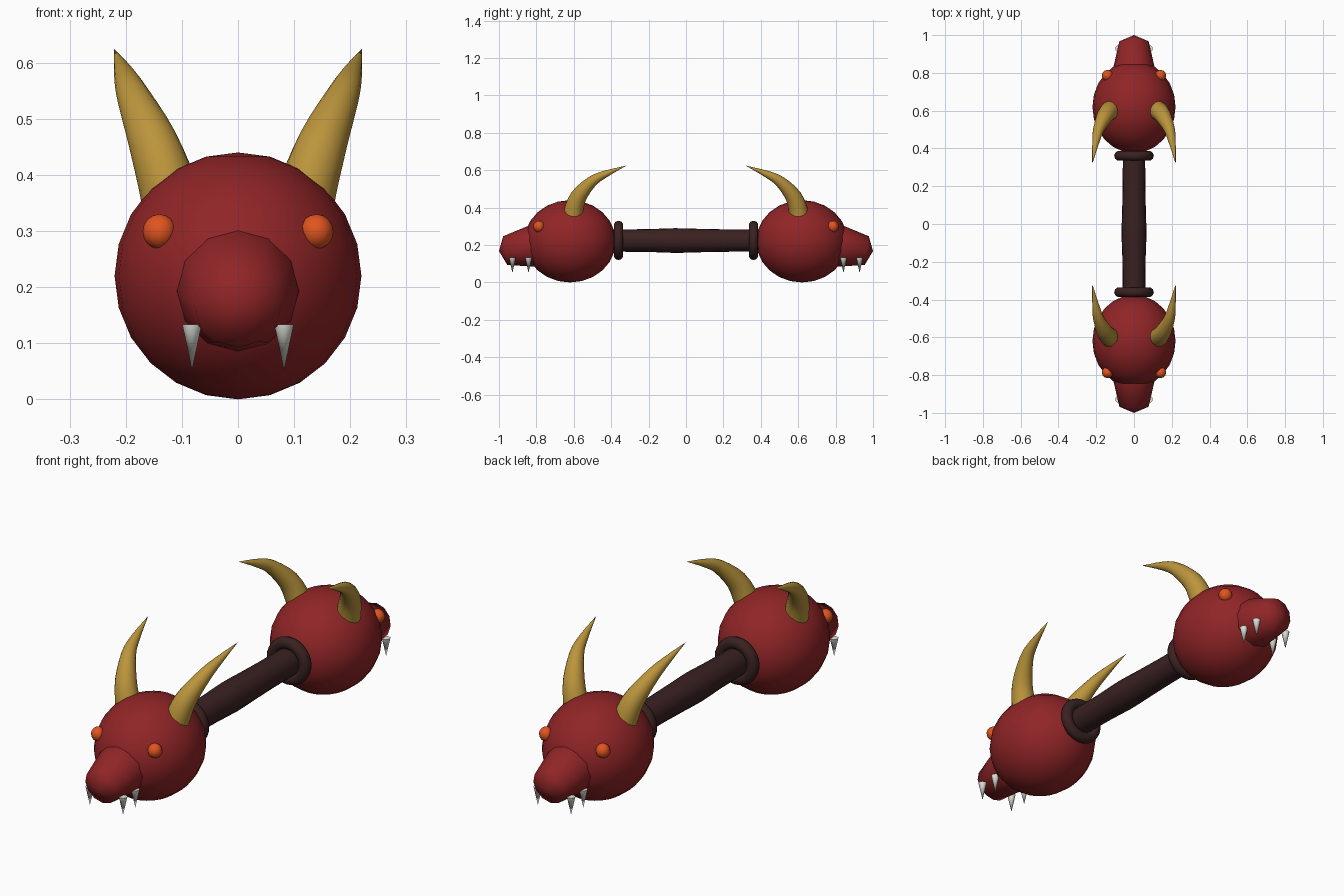
import bpy, bmesh, math
from mathutils import Vector, Matrix

if "Cube" in bpy.data.objects:
    bpy.data.objects.remove(bpy.data.objects["Cube"])


def material(name, rgb):
    m = bpy.data.materials.new(name)
    m.diffuse_color = (*rgb, 1)
    m.use_nodes = True
    m.node_tree.nodes["Principled BSDF"].inputs["Base Color"].default_value = m.diffuse_color
    return m


RED = material("deep red", (0.28, 0.018, 0.020))
GOLD = material("horn gold", (0.50, 0.30, 0.045))
ORANGE = material("eye orange", (0.75, 0.09, 0.014))
WHITE = material("fang white", (0.78, 0.78, 0.73))
BROWN = material("dark brown", (0.042, 0.015, 0.015))


def finish(bm, name, mat, angle=50):
    bmesh.ops.recalc_face_normals(bm, faces=bm.faces[:])
    mesh = bpy.data.meshes.new(name)
    bm.to_mesh(mesh)
    bm.free()
    mesh.materials.append(mat)
    ob = bpy.data.objects.new(name, mesh)
    bpy.context.collection.objects.link(ob)
    bpy.ops.object.select_all(action='DESELECT')
    ob.select_set(True)
    bpy.context.view_layer.objects.active = ob
    bpy.ops.object.shade_smooth_by_angle(angle=math.radians(angle))
    return ob


def ellipsoid(name, mat, centre, radii, seg, rings):
    bm = bmesh.new()
    bmesh.ops.create_uvsphere(bm, u_segments=seg, v_segments=rings, radius=1)
    bmesh.ops.transform(bm, verts=bm.verts[:], matrix=Matrix.Translation(centre)
                        @ Matrix.Diagonal((*radii, 1)))
    return finish(bm, name, mat)


def tube(name, mat, points, radii, sides, angle=50):
    """Round skin along a path; a zero radius closes to a point."""
    pts = [Vector(p) for p in points]
    bm = bmesh.new()
    rings = []
    for i, (p, r) in enumerate(zip(pts, radii)):
        if r == 0:
            rings.append([bm.verts.new(p)])
            continue
        d = (pts[min(i + 1, len(pts) - 1)] - pts[max(i - 1, 0)]).normalized()
        u = d.cross(Vector((1, 0, 0))).normalized()
        v = d.cross(u)
        rings.append([bm.verts.new(p + r * (math.cos(a) * u + math.sin(a) * v))
                      for a in (2 * math.pi * k / sides for k in range(sides))])
    for a, b in zip(rings, rings[1:]):
        for k in range(sides):
            n = (k + 1) % sides
            if len(b) == 1:
                bm.faces.new((a[k], a[n], b[0]))
            else:
                bm.faces.new((a[k], a[n], b[n], b[k]))
    for ring in (rings[0], rings[-1]):
        if len(ring) > 1:
            bm.faces.new(ring)
    return finish(bm, name, mat, angle)


def smooth_path(keys, steps):
    """Catmull-Rom interpolation of (x, y, z, radius) keys."""
    k = [Vector(q) for q in keys]
    k = [2 * k[0] - k[1]] + k + [2 * k[-1] - k[-2]]
    out = []
    for a, b, c, d in zip(k, k[1:], k[2:], k[3:]):
        for j in range(steps):
            t = j / steps
            out.append(0.5 * (2 * b + (c - a) * t + (2 * a - 5 * b + 4 * c - d) * t * t
                              + (3 * b - a - 3 * c + d) * t ** 3))
    return out + [k[-2]]


# horn centre line and thickness for the front head, right side
HORN = [(0.115, -0.605, 0.330, 0.053), (0.127, -0.600, 0.385, 0.051),
        (0.152, -0.574, 0.460, 0.044), (0.186, -0.505, 0.538, 0.030),
        (0.202, -0.435, 0.578, 0.019), (0.221, -0.318, 0.625, 0.0)]

# the same head faces outward at each end
for s, end in ((1, "front"), (-1, "back")):
    ellipsoid(f"{end}_head", RED, (0, -0.62 * s, 0.22), (0.22, 0.245, 0.22), 24, 12)

    # tapered snout, tipped slightly down, with a shallow pointed nose
    tube(f"{end}_snout", RED,
         [(0, -0.75 * s, 0.207), (0, -0.835 * s, 0.192),
          (0, -0.966 * s, 0.170), (0, -1.0 * s, 0.168)],
         [0.117, 0.108, 0.078, 0], 12, 75)

    for side, label in ((1, "right"), (-1, "left")):
        path = smooth_path(HORN, 3)
        tube(f"{end}_{label}_horn", GOLD,
             [(p[0] * side, p[1] * s, p[2]) for p in path],
             [max(p[3], 0) for p in path], 16)
        ellipsoid(f"{end}_{label}_eye", ORANGE,
                  (0.14 * side, -0.786 * s, 0.299), (0.03, 0.03, 0.031), 12, 8)
        for n, y in enumerate((-0.928, -0.842)):
            tube(f"{end}_{label}_fang_{n + 1}", WHITE,
                 [(0.082 * side, y * s, 0.133), (0.082 * side, y * s, 0.051)],
                 [0.018, 0], 10)

    # collar ring where the handle meets the head
    bm = bmesh.new()
    grid = [[bm.verts.new(((0.079 + 0.026 * math.cos(b)) * math.cos(a),
                           -0.361 * s + 0.026 * math.sin(b),
                           0.225 + (0.079 + 0.026 * math.cos(b)) * math.sin(a)))
             for b in (math.tau * j / 10 for j in range(10))]
            for a in (math.tau * i / 28 for i in range(28))]
    for i in range(28):
        for j in range(10):
            bm.faces.new((grid[i][j], grid[i - 1][j], grid[i - 1][j - 1], grid[i][j - 1]))
    finish(bm, f"{end}_collar", BROWN)

# handle with a slight swelling in the middle
ys = [-0.42, -0.2, -0.12, -0.06, 0.0, 0.06, 0.2, 0.42]
tube("handle", BROWN, [(0, y, 0.224) for y in ys],
     [0.059, 0.061, 0.064, 0.066, 0.065, 0.063, 0.060, 0.059], 20)
